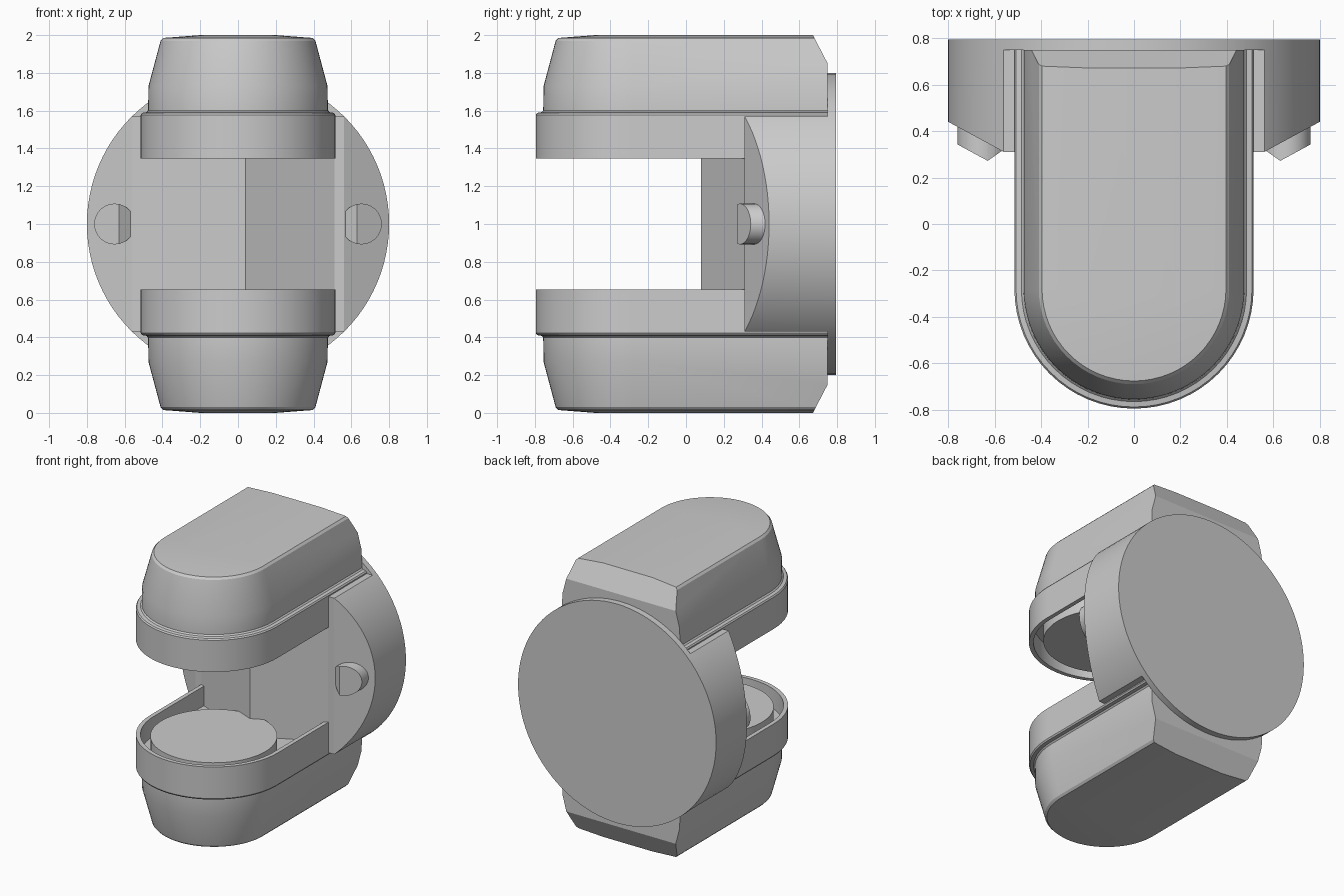
import bpy, bmesh, math
from mathutils import Matrix, Vector

if "Cube" in bpy.data.objects:
    bpy.data.objects.remove(bpy.data.objects["Cube"])


def finish(bm, name, flip=None):
    """Make an object; flip is an optional mirror matrix."""
    if flip is not None:
        bm.transform(flip)
    bmesh.ops.remove_doubles(bm, verts=bm.verts, dist=1e-5)
    bmesh.ops.recalc_face_normals(bm, faces=bm.faces)
    me = bpy.data.meshes.new(name)
    bm.to_mesh(me)
    bm.free()
    ob = bpy.data.objects.new(name, me)
    bpy.context.collection.objects.link(ob)
    bpy.ops.object.select_all(action='DESELECT')
    ob.select_set(True)
    bpy.context.view_layer.objects.active = ob
    bpy.ops.object.shade_smooth_by_angle(angle=math.radians(25))
    return ob


def cut(bm, point, normal):
    """Slice away everything on the normal side and cap the cut."""
    r = bmesh.ops.bisect_plane(bm, geom=bm.verts[:] + bm.edges[:] + bm.faces[:],
                               plane_co=point, plane_no=normal, clear_outer=True)
    edges = [e for e in r['geom_cut'] if isinstance(e, bmesh.types.BMEdge)]
    bmesh.ops.holes_fill(bm, edges=edges, sides=0)


def cylinder(bm, r, a, b, segs=64):
    """Capped cylinder between points a and b."""
    a, b = Vector(a), Vector(b)
    m = Matrix.Translation((a + b) / 2) @ (b - a).to_track_quat('Z', 'Y').to_matrix().to_4x4()
    bmesh.ops.create_cone(bm, cap_ends=True, segments=segs, radius1=r, radius2=r,
                          depth=(b - a).length, matrix=m)


ARC_Y, BACK_Y = -0.28, 0.75


def u_ring(bm, w, z, back, n=32):
    """U outline: round front, straight sides, square back."""
    pts = [(w, back)]
    pts += [(w * math.cos(t), ARC_Y - w * math.sin(t))
            for t in (math.pi * i / n for i in range(n + 1))]
    pts += [(-w, back)]
    return [bm.verts.new((x, y, z)) for x, y in pts]


# half width, height, back for each section, from recess floor up to the crown
SECTIONS = [(0.485, 1.49, 0.72), (0.485, 1.347, 0.72), (0.515, 1.347, BACK_Y),
            (0.515, 1.578, BACK_Y), (0.508, 1.588, BACK_Y), (0.485, 1.592, BACK_Y),
            (0.476, 1.602, BACK_Y), (0.474, 1.73, BACK_Y), (0.41, 1.97, BACK_Y),
            (0.396, 1.985, BACK_Y), (0.2, 2.0, BACK_Y)]
MIRROR_Z = Matrix.Translation((0, 0, 2)) @ Matrix.Scale(-1, 4, (0, 0, 1))
MIRROR_X = Matrix.Scale(-1, 4, (1, 0, 0))

for side, flip in (("upper", None), ("lower", MIRROR_Z)):
    # housing with lip, recess, tapered sides and sloped back
    bm = bmesh.new()
    rings = [u_ring(bm, *s) for s in SECTIONS]
    for p, q in zip(rings, rings[1:]):
        for i in range(len(p)):
            j = (i + 1) % len(p)
            bm.faces.new((p[i], p[j], q[j], q[i]))
    bm.faces.new(rings[0])
    bm.faces.new(rings[-1])
    bmesh.ops.remove_doubles(bm, verts=bm.verts, dist=1e-5)
    bmesh.ops.dissolve_degenerate(bm, edges=bm.edges, dist=1e-5)
    cut(bm, (0, BACK_Y, 1.85), (0, 0.15, 0.078))
    finish(bm, side + "_housing", flip)

    # round pad inside the recess
    bm = bmesh.new()
    cylinder(bm, 0.42, (0, ARC_Y, 1.36), (0, ARC_Y, 1.51))
    finish(bm, side + "_pad", flip)

# round back plate
bm = bmesh.new()
cylinder(bm, 0.8, (0, 0.75, 1), (0, 0.795, 1), 96)
finish(bm, "back_plate")

# wedge-fronted spine joining the two housings
bm = bmesh.new()
outline = [(-0.512, 0.755), (-0.512, 0.31), (0.04, 0.08), (0.512, 0.31), (0.512, 0.755)]
base = bm.faces.new([bm.verts.new((x, y, 0.44)) for x, y in outline])
ext = bmesh.ops.extrude_face_region(bm, geom=[base])
bmesh.ops.translate(bm, vec=(0, 0, 1.12),
                    verts=[v for v in ext['geom'] if isinstance(v, bmesh.types.BMVert)])
finish(bm, "spine")

SLOPE = Vector((0.13, -0.24, 0))
for side, flip in (("right", None), ("left", MIRROR_X)):
    # side cheek: segment of the disc with a slanted front
    bm = bmesh.new()
    cylinder(bm, 0.8, (0, 0.2, 1), (0, 0.76, 1), 96)
    cut(bm, (0.505, 0, 0), (-1, 0, 0))
    cut(bm, (0, 0, 1.57), (0, 0, 1))
    cut(bm, (0, 0, 0.43), (0, 0, -1))
    cut(bm, (0, 0.31, 0), (0, -1, 0))
    cut(bm, (0.56, 0.31, 0), SLOPE)
    finish(bm, side + "_cheek", flip)

    # knob with slanted, chamfered end
    bm = bmesh.new()
    cylinder(bm, 0.108, (0.653, 0.2, 1), (0.653, 0.5, 1), 32)
    cut(bm, (0.63, 0.272, 0), SLOPE)
    cut(bm, (0.63, 0.272, 0), (-0.04, -0.057, 0))
    finish(bm, side + "_knob", flip)
